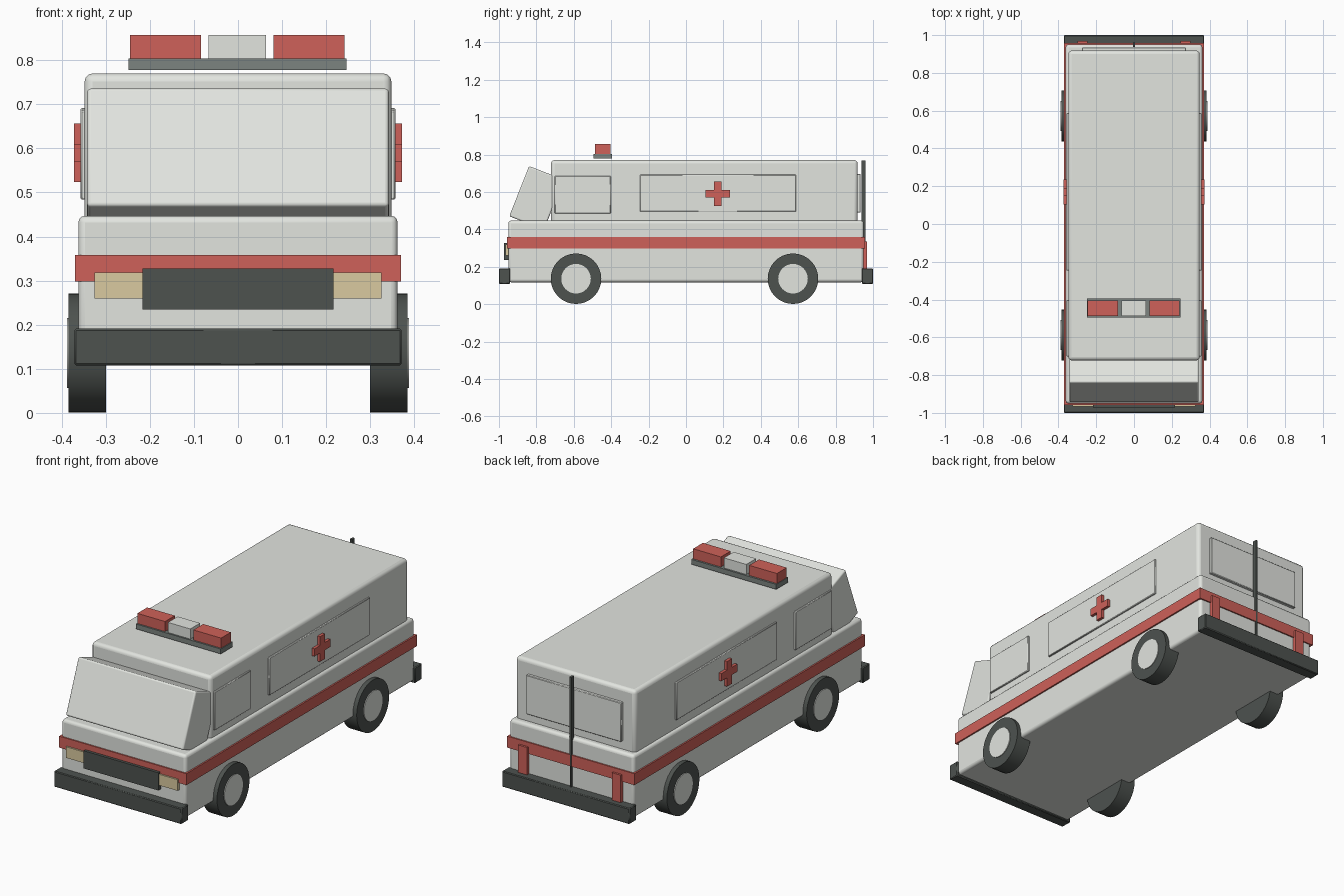
import bpy, bmesh, math
from mathutils import Matrix

cube = bpy.data.objects.get("Cube")
if cube:
    bpy.data.objects.remove(cube, do_unlink=True)


def material(name, r, g, b):
    m = bpy.data.materials.new(name)
    m.use_nodes = True
    m.diffuse_color = (r, g, b, 1)
    m.node_tree.nodes["Principled BSDF"].inputs["Base Color"].default_value = (r, g, b, 1)
    return m


WHITE = material("off white paint", 0.76, 0.78, 0.74)
RED = material("red paint", 0.62, 0.12, 0.10)
DARK = material("dark rubber", 0.075, 0.085, 0.078)
GREY = material("grey plastic", 0.20, 0.23, 0.215)
AMBER = material("pale amber lens", 0.70, 0.59, 0.35)


def finish(name, bm, mat, bevel=0, segments=3, smooth=False):
    bmesh.ops.recalc_face_normals(bm, faces=bm.faces)
    mesh = bpy.data.meshes.new(name)
    bm.to_mesh(mesh)
    bm.free()
    mesh.materials.append(mat)
    ob = bpy.data.objects.new(name, mesh)
    bpy.context.collection.objects.link(ob)
    if bevel:
        mod = ob.modifiers.new("rounded edges", 'BEVEL')
        mod.width = bevel
        mod.segments = segments
    if bevel or smooth:
        bpy.ops.object.select_all(action='DESELECT')
        bpy.context.view_layer.objects.active = ob
        ob.select_set(True)
        bpy.ops.object.shade_smooth_by_angle(angle=math.radians(35))
    return ob


def box(name, x, y, z, mat, bevel=0, segments=3):
    """Box from (min, max) ranges along each axis."""
    bm = bmesh.new()
    bmesh.ops.create_cube(bm, size=1)
    for v in bm.verts:
        for i, (lo, hi) in enumerate((x, y, z)):
            v.co[i] = lo if v.co[i] < 0 else hi
    return finish(name, bm, mat, bevel, segments)


def prism(name, points, x, mat, bevel=0):
    """Extrude a (y, z) outline along x."""
    bm = bmesh.new()
    face = bm.faces.new([bm.verts.new((x[0], py, pz)) for py, pz in points])
    ext = bmesh.ops.extrude_face_region(bm, geom=[face])["geom"]
    bmesh.ops.translate(bm, vec=(x[1] - x[0], 0, 0),
                        verts=[g for g in ext if isinstance(g, bmesh.types.BMVert)])
    return finish(name, bm, mat, bevel)


def disc(name, radius, x, y, z, mat, bevel=0):
    """Cylinder lying along x."""
    bm = bmesh.new()
    place = Matrix.Translation(((x[0] + x[1]) / 2, y, z)) @ Matrix.Rotation(math.pi / 2, 4, 'Y')
    bmesh.ops.create_cone(bm, cap_ends=True, segments=32, radius1=radius, radius2=radius,
                          depth=abs(x[1] - x[0]), matrix=place)
    return finish(name, bm, mat, bevel, smooth=True)


# Body shells
box("lower_body", (-.362, .362), (-.95, .95), (.117, .447), WHITE, .015)
box("upper_body", (-.348, .348), (-.722, .918), (.43, .77), WHITE, .018)
prism("windscreen_block", [(-.945, .47), (-.839, .738), (-.653, .666), (-.759, .398)],
      (-.342, .342), WHITE, .008)
box("waist_stripe", (-.37, .37), (-.957, .957), (.298, .358), RED)

# Bumpers, grille and front lamps
box("front_bumper", (-.371, .371), (-1, -.94), (.108, .191), DARK, .004, 1)
box("rear_bumper", (-.371, .371), (.94, 1), (.108, .191), DARK, .004, 1)
box("grille", (-.217, .217), (-.972, -.94), (.235, .328), DARK)

# Paired parts
cy, cz, long, half = .17, .59, .066, .02
corner = [(half, long), (half, half), (long, half)]
cross = []
for turn in range(4):
    for a, b in corner:
        for _ in range(turn):
            a, b = b, -a
        cross.append((cy + a, cz + b))

for side, s in (("left", 1), ("right", -1)):
    def span(a, b):
        return tuple(sorted((s * a, s * b)))

    box(side + "_headlight", span(.21, .325), (-.966, -.94), (.26, .318), AMBER)
    box(side + "_tail_light", span(.247, .298), (.94, .968), (.19, .335), RED)
    box(side + "_cab_window", span(.34, .357), (-.702, -.402), (.484, .686), WHITE, .003, 1)
    box(side + "_side_panel", span(.34, .357), (-.247, .588), (.494, .692), WHITE, .003, 1)
    prism(side + "_cross", cross, span(.35, .372), RED)
    for end, y in (("front", -.588), ("rear", .572)):
        disc(f"{end}_{side}_tyre", .135, span(.30, .384), y, .136, DARK)
        disc(f"{end}_{side}_hub", .079, span(.35, .388), y, .136, WHITE)

# Rear doors
box("rear_window_panel", (-.276, .276), (.9, .934), (.49, .696), WHITE, .003, 1)
box("rear_door_bar", (-.006, .006), (.938, .96), (.36, .768), DARK)
box("rear_door_seam", (-.004, .004), (.94, .959), (.19, .36), DARK)

# Roof light bar
box("light_bar_base", (-.248, .246), (-.495, -.395), (.778, .804), GREY)
for name, x, mat in (("right_beacon", (-.245, -.084), RED),
                     ("centre_beacon", (-.067, .063), WHITE),
                     ("left_beacon", (.081, .242), RED)):
    box(name, x, (-.486, -.405), (.804, .857), mat)
